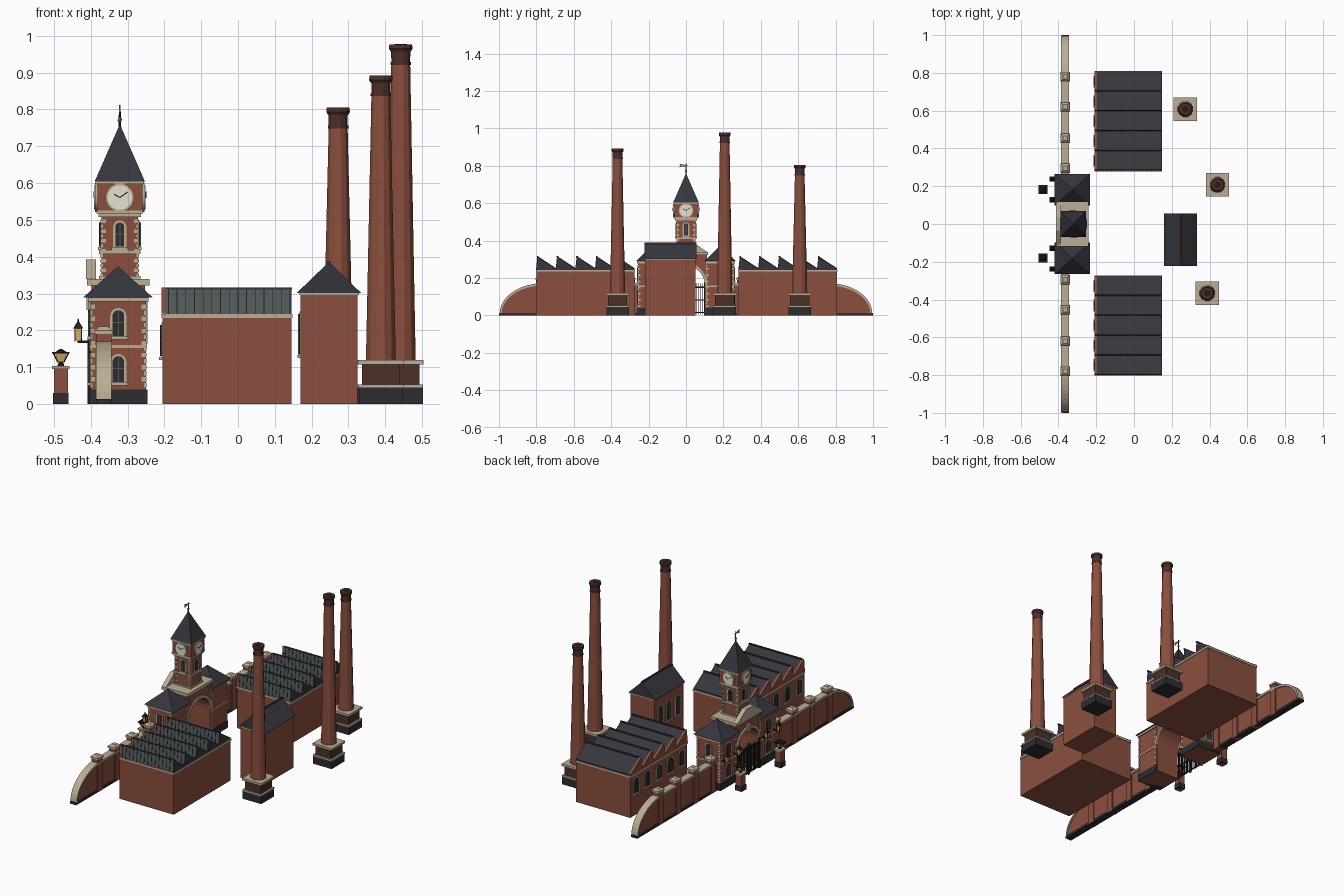
import bpy, bmesh, math
from mathutils import Matrix, Vector

if "Cube" in bpy.data.objects:
    bpy.data.objects.remove(bpy.data.objects["Cube"])

COL = {
    "brick": (0.26, 0.078, 0.048), "dark brick": (0.075, 0.03, 0.022),
    "slate": (0.036, 0.037, 0.048), "stone": (0.50, 0.42, 0.30),
    "glass": (0.085, 0.105, 0.105), "plinth stone": (0.026, 0.027, 0.031),
    "iron": (0.013, 0.013, 0.015), "gold": (0.50, 0.30, 0.07),
    "clock cream": (0.80, 0.75, 0.62), "lamp amber": (0.80, 0.48, 0.14)}
MAT = {}
for n, c in COL.items():
    MAT[n] = bpy.data.materials.new(n)
    MAT[n].diffuse_color = (*c, 1)
PARTS = {}


def P(name, mat):
    return PARTS.setdefault((name, mat), bmesh.new())


def box(bm, x0, x1, y0, y1, z0, z1):
    m = Matrix.Translation(((x0 + x1) / 2, (y0 + y1) / 2, (z0 + z1) / 2)) @ Matrix.Diagonal((x1 - x0, y1 - y0, z1 - z0, 1))
    bmesh.ops.create_cube(bm, size=1, matrix=m)


def cbox(bm, x, y, hx, hy, z0, z1):
    box(bm, x - hx, x + hx, y - hy, y + hy, z0, z1)


def cone(bm, x, y, z0, z1, r0, r1, n=12):
    bmesh.ops.create_cone(bm, cap_ends=True, segments=n, radius1=r0, radius2=r1, depth=z1 - z0,
                          matrix=Matrix.Translation((x, y, (z0 + z1) / 2)) @ Matrix.Rotation(math.pi / n, 4, 'Z'))


def pyramid(bm, x, y, z0, z1, hx, hy, top=0.0):
    m = Matrix.Translation((x, y, (z0 + z1) / 2)) @ Matrix.Diagonal((hx, hy, 1, 1)) @ Matrix.Rotation(math.pi / 4, 4, 'Z')
    bmesh.ops.create_cone(bm, cap_ends=True, segments=4, radius1=2 ** 0.5, radius2=top * 2 ** 0.5, depth=z1 - z0, matrix=m)


def prism(bm, pts, axis, a0, a1):
    """Extrude a (u, z) profile along x or y."""
    f = (lambda a, u, z: (a, u, z)) if axis == 'x' else (lambda a, u, z: (u, a, z))
    lo = [bm.verts.new(f(a0, *p)) for p in pts]
    hi = [bm.verts.new(f(a1, *p)) for p in pts]
    faces = [bm.faces.new(lo), bm.faces.new(hi[::-1])]
    for i in range(len(pts)):
        j = (i + 1) % len(pts)
        faces.append(bm.faces.new((lo[i], hi[i], hi[j], lo[j])))
    bmesh.ops.recalc_face_normals(bm, faces=faces)


def arch(u, z0, w, h, n=8):
    """Round-headed outline, w wide and h high."""
    r = w / 2
    return [(u - r, z0)] + [(u - r * math.cos(math.pi * i / n), z0 + h - r + r * math.sin(math.pi * i / n))
                            for i in range(n + 1)] + [(u + r, z0)]


def window(name, axis, face, s, u, z0, w, h):
    """Arched window plates on a wall facing s along the axis."""
    prism(P(name + "_window_surrounds", "stone"), arch(u, z0 - .003, w + .012, h + .009), axis, face, face + s * .003)
    prism(P(name + "_window_panes", "plinth stone"), arch(u, z0, w, h), axis, face, face + s * .005)
    b = P(name + "_window_bars", "glass")
    sill = P(name + "_window_surrounds", "stone")
    for bm, hu, za, zb, d in ((b, .0015, z0, z0 + h, .007), (b, w / 2, z0 + h * .5, z0 + h * .5 + .003, .007),
                              (sill, w / 2 + .01, z0 - .01, z0 - .002, .009)):
        a, c = sorted((face, face + s * d))
        box(bm, *((a, c, u - hu, u + hu) if axis == 'x' else (u - hu, u + hu, a, c)), za, zb)


def quoins(name, cx, cy, hx, hy, z0, z1, n):
    """Alternating corner stones."""
    bm, d = P(name, "stone"), (z1 - z0) / n
    for sx in (-1, 1):
        for sy in (-1, 1):
            for i in range(0, n):
                a, b = (.007, .0035) if i % 2 else (.0035, .007)
                cbox(bm, cx + sx * (hx - a + .002), cy + sy * (hy - b + .002), a, b, z0 + i * d, z0 + (i + .7) * d)


# --- Boundary wall with curved ends, coping, piers
for s in (-1, 1):
    def ramp(dz):
        return [(s * .26, .012), (s * .26, .16 + dz)] + [
            (s * (.76 + (.225 + dz * .8) * math.sin(t * math.pi / 24)), .012 + (.148 + dz) * math.cos(t * math.pi / 24))
            for t in range(13)]
    prism(P("boundary_wall", "brick"), ramp(0), 'x', -.38, -.35)
    top, base = ramp(.013)[1:], ramp(0)[1:]
    prism(P("wall_coping", "stone"), top + base[::-1], 'x', -.386, -.344)
    box(P("wall_plinth", "plinth stone"), -.385, -.345, *sorted((s * .26, s * 1.0)), 0, .014)
    for y in (.295, .455, .62, .78):
        cbox(P("wall_piers", "brick"), -.365, s * y, .021, .021, 0, .192)
        cbox(P("wall_pier_caps", "stone"), -.365, s * y, .025, .025, .19, .2)
        pyramid(P("wall_pier_caps", "stone"), -.365, s * y, .2, .21, .024, .024, .5)

# --- Gate lodges with hipped roofs
for s in (-1, 1):
    y = s * .182
    cbox(P("gate_lodges", "brick"), -.325, y, .075, .074, 0, .285)
    cbox(P("lodge_plinths", "plinth stone"), -.325, y, .079, .078, 0, .04)
    cbox(P("lodge_string_courses", "stone"), -.325, y, .078, .077, .152, .16)
    cbox(P("lodge_cornices", "stone"), -.325, y, .082, .079, .278, .29)
    pyramid(P("lodge_roofs", "slate"), -.326, y, .29, .374, .094, .084)
    quoins("lodge_quoins", -.325, y, .075, .074, .045, .275, 14)
    for z in (.06, .185):
        window("lodge", 'y', s * .256, s, -.325, z, .032, .07)
        window("lodge", 'x', -.4, -1, y, z, .036, .07)
    # wall lanterns on brackets
    for ly in (.128, .238):
        cbox(P("lantern_brackets", "iron"), -.418, s * ly, .018, .003, .166, .172)
        pyramid(P("wall_lantern_glass", "lamp amber"), -.434, s * ly, .172, .205, .006, .006, 1.8)
        pyramid(P("wall_lantern_caps", "iron"), -.434, s * ly, .205, .222, .014, .014, .25)
        cone(P("wall_lantern_caps", "iron"), -.434, s * ly, .222, .232, .003, .001, 6)
        for a in (-1, 1):
            for b in (-1, 1):
                cbox(P("lantern_brackets", "iron"), -.434 + a * .009, s * ly + b * .009, .0015, .0015, .17, .207)

# --- Central arched gateway, parapet and pediment
hole = arch(0, 0, .2, .265, 14)
prism(P("gateway_arch", "brick"), [(-.112, 0)] + hole + [(.112, 0), (.112, .325), (-.112, .325)], 'x', -.398, -.252)
ring = arch(0, 0, .2, .265, 14)[1:-1]
outer = [(y * 1.13, .165 + (z - .165) * 1.16) for y, z in ring]
for a, b in ((-.406, -.398), (-.252, -.246)):
    prism(P("arch_ring", "stone"), outer + ring[::-1], 'x', a, b)
box(P("arch_keystone", "stone"), -.412, -.398, -.012, .012, .255, .295)
box(P("gateway_parapet", "stone"), -.41, -.24, -.118, .118, .322, .34)
prism(P("gateway_pediment", "stone"), [(-.112, .34), (.112, .34), (.035, .393), (-.035, .393)], 'x', -.413, -.386)

# --- Iron gates
g = P("iron_gates", "iron")
for i in range(-9, 10):
    cbox(g, -.405, i * .0108, .0022, .0016, .006, .172 - .0012 * abs(i))
    cone(P("gate_spikes", "gold"), -.405, i * .0108, .17 - .0012 * abs(i), .184 - .0012 * abs(i), .0035, 0, 4)
for z in (.012, .08, .148):
    cbox(g, -.405, 0, .003, .1, z, z + .006)
for y in (-.098, -.003, .003, .098):
    cbox(g, -.405, y, .004, .003, 0, .18)

# --- Clock tower
TX = -.321
cbox(P("tower_shaft", "brick"), TX, 0, .05, .05, .335, .52)
quoins("tower_quoins", TX, 0, .05, .05, .345, .505, 12)
for z0, z1, h in ((.338, .348, .056), (.408, .418, .056), (.508, .518, .058), (.518, .526, .063), (.597, .607, .066)):
    cbox(P("tower_bands", "stone"), TX, 0, h, h, z0, z1)
cbox(P("clock_stage", "brick"), TX, 0, .061, .061, .524, .6)
pyramid(P("spire_roof", "slate"), TX, 0, .605, .76, .068, .068)
for k in range(4):
    rot = Matrix.Translation((TX, 0, 0)) @ Matrix.Rotation(k * math.pi / 2, 4, 'Z')
    for name, mat, r, d in (("clock_rims", "stone", .039, .006), ("clock_faces", "clock cream", .033, .009)):
        bmesh.ops.create_cone(P(name, mat), cap_ends=True, segments=24, radius1=r, radius2=r, depth=d,
                              matrix=rot @ Matrix.Translation((.061 + d / 2, 0, .561)) @ Matrix.Rotation(math.pi / 2, 4, 'Y'))
    for ang, ln in ((math.radians(60), .018), (math.radians(-55), .026)):
        bmesh.ops.create_cube(P("clock_hands", "iron"), size=1, matrix=rot @ Matrix.Translation((.071, 0, .561))
                              @ Matrix.Rotation(ang, 4, 'X') @ Matrix.Translation((0, 0, ln / 2)) @ Matrix.Diagonal((.002, .003, ln, 1)))
    a, s = ('x', 'y', 'x', 'y')[k], (1, 1, -1, -1)[k]
    window("tower", a, (TX if a == 'x' else 0) + s * .05, s, 0 if a == 'x' else TX, .428, .024, .065)
# weather vane
cone(P("vane_pole", "iron"), TX, 0, .75, .812, .004, .002, 6)
bmesh.ops.create_icosphere(P("vane_ball", "gold"), subdivisions=1, radius=.007, matrix=Matrix.Translation((TX, 0, .772)))
prism(P("vane_flag", "gold"), [(.016, .8), (-.012, .797), (-.035, .792), (-.03, .802), (-.035, .811), (-.012, .806)], 'x', TX - .002, TX + .002)

# --- Sawtooth sheds
for y0, y1 in ((-.8, -.275), (.282, .807)):
    box(P("shed_walls", "brick"), -.205, .145, y0, y1, 0, .238)
    box(P("shed_cornices", "stone"), -.208, .148, y0 - .003, y1 + .003, .234, .244)
    w = (y1 - y0) / 5
    for i in range(5):
        a = y0 + i * w
        tooth = [(a, .243), (a + .007, .314), (a + w, .25), (a + w, .243)]
        prism(P("sawtooth_roofs", "slate"), tooth, 'x', -.196, .145)
        prism(P("shed_gables", "brick"), [(u, z + .003) for u, z in tooth], 'x', -.208, -.195)
        for k in range(15):
            x = -.19 + k * .0236
            prism(P("glazing_bars", "iron"), [(a - .002, .244), (a + .005, .312), (a + .008, .312), (a + .002, .244)], 'x', x, x + .002)
        box(P("roof_ridges", "slate"), -.196, .147, a + .003, a + .012, .311, .317)
        window("shed", 'x', -.205, -1, a + w / 2, .13, .044, .085)

# --- Engine house
box(P("engine_house", "brick"), .17, .325, -.218, .05, 0, .305)
box(P("engine_house_cornice", "stone"), .167, .328, -.22, .052, .296, .303)
prism(P("engine_house_roof", "slate"), [(.16, .302), (.334, .302), (.247, .386)], 'y', -.222, .055)
box(P("engine_house_ridge", "dark brick"), .243, .251, -.222, .055, .381, .389)
for y in (-.165, -.084, -.003):
    window("engine_house", 'x', .17, -1, y, .135, .04, .11)

# --- Chimneys
for x, y, h in ((.272, .608, .805), (.442, .207, .977), (.388, -.366, .892)):
    cbox(P("chimney_plinths", "plinth stone"), x, y, .06, .06, 0, .045)
    cbox(P("chimney_pedestals", "dark brick"), x, y, .051, .051, .045, .11)
    for z0, z1, r in ((.045, .053, .061), (.107, .12, .062)):
        cbox(P("chimney_pedestal_bands", "stone"), x, y, r, r, z0, z1)
    cone(P("chimney_shafts", "brick"), x, y, .118, h - .048, .042, .0265)
    for z0, z1, r0, r1 in ((-.05, -.015, .0265, .027), (-.056, -.048, .029, .029), (-.02, -.012, .028, .033), (-.012, 0, .033, .032)):
        cone(P("chimney_crowns", "dark brick"), x, y, h + z0, h + z1, r0, r1)
    cone(P("chimney_flues", "iron"), x, y, h - .01, h + .0005, .018, .018)

# --- Lamp pillars in front of the gate
for y in (-.18, .182):
    cbox(P("lamp_pillars", "brick"), -.481, y, .019, .019, 0, .097)
    cbox(P("lamp_pillar_plinths", "plinth stone"), -.481, y, .021, .021, 0, .03)
    cbox(P("lamp_pillar_caps", "stone"), -.481, y, .024, .024, .095, .104)
    cone(P("lamp_frames", "iron"), -.481, y, .104, .114, .01, .006, 8)
    pyramid(P("lamp_glass", "lamp amber"), -.481, y, .114, .138, .008, .008, 2)
    pyramid(P("lamp_frames", "iron"), -.481, y, .137, .142, .024, .024, 1)
    pyramid(P("lamp_frames", "iron"), -.481, y, .142, .149, .014, .014, .3)
    for a in (-1, 1):
        for b in (-1, 1):
            m = Matrix.Translation((-.481 + a * .0145, y + b * .0145, .126)) @ Matrix.Shear('XY', 4, (a * .5, b * .5))
            bmesh.ops.create_cube(P("lamp_frames", "iron"), size=1, matrix=m @ Matrix.Diagonal((.004, .004, .026, 1)))

# --- Make one object per part and colour
for (name, mat), bm in PARTS.items():
    me = bpy.data.meshes.new(name)
    me.materials.append(MAT[mat])
    if name == "sawtooth_roofs":  # steep faces toward -y are glazed
        me.materials.append(MAT["glass"])
        for f in bm.faces:
            f.normal_update()
            f.material_index = 1 if f.normal.y < -.8 else 0
    bm.to_mesh(me)
    bm.free()
    bpy.context.collection.objects.link(bpy.data.objects.new(name, me))

for m in bpy.data.materials:
    if m.users and not m.is_grease_pencil:
        m.use_nodes = True
        m.node_tree.nodes["Principled BSDF"].inputs["Base Color"].default_value = m.diffuse_color
